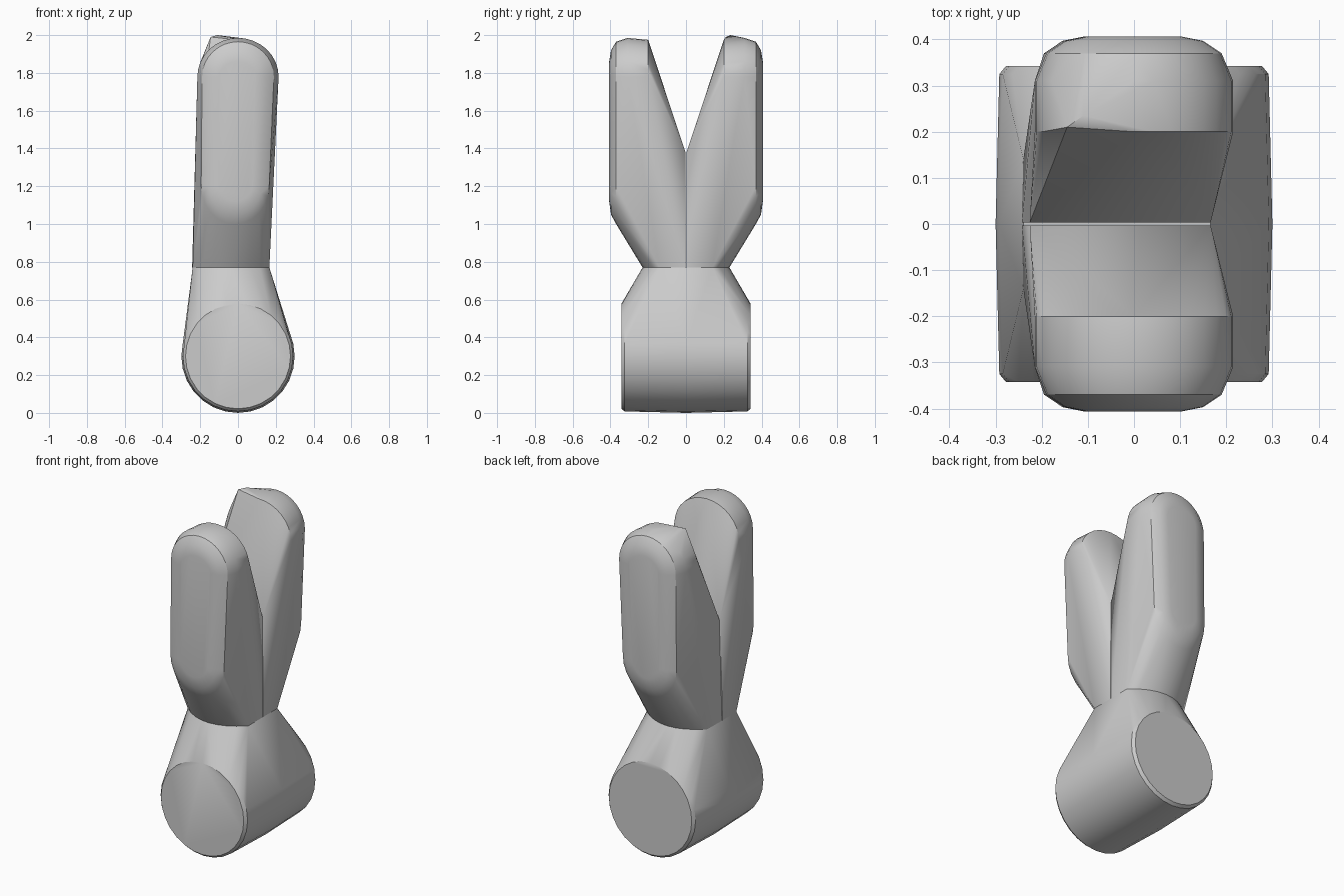
import bpy, bmesh
from math import sin, cos, pi, radians

cube = bpy.data.objects.get("Cube")
if cube:
    bpy.data.objects.remove(cube, do_unlink=True)

grey = bpy.data.materials.new("light grey")
grey.use_nodes = True
colour = (0.6, 0.6, 0.6, 1)
grey.diffuse_color = colour
grey.node_tree.nodes["Principled BSDF"].inputs["Base Color"].default_value = colour

NECK_Z, NECK_X, NECK_W = 0.77, -0.037, 0.203


def arc(cx, y, cz, w, h, start, end, steps):
    """Points on an elliptical arc standing at depth y."""
    angles = [start + (end - start) * i / steps for i in range(steps + 1)]
    return [(cx + w * cos(a), y, cz + h * sin(a)) for a in angles]


def neck_edge(side):
    """Bowed edge where the prongs meet the base."""
    return [(NECK_X + NECK_W * t / 4, side * (0.23 - 0.09 * (t / 4) ** 2), NECK_Z)
            for t in range(-4, 5)]


def hull(name, points):
    """Convex solid around the points, smooth with sharp creases."""
    bm = bmesh.new()
    for p in points:
        bm.verts.new(p)
    result = bmesh.ops.convex_hull(bm, input=bm.verts[:])
    loose = set(result["geom_interior"]) | set(result["geom_unused"])
    bmesh.ops.delete(bm, geom=[v for v in loose if isinstance(v, bmesh.types.BMVert)],
                     context='VERTS')
    bmesh.ops.dissolve_limit(bm, angle_limit=radians(0.5), verts=bm.verts[:], edges=bm.edges[:])
    bmesh.ops.recalc_face_normals(bm, faces=bm.faces[:])
    mesh = bpy.data.meshes.new(name)
    bm.to_mesh(mesh)
    bm.free()
    mesh.materials.append(grey)
    mesh.polygons.foreach_set("use_smooth", [True] * len(mesh.polygons))
    mesh.set_sharp_from_angle(angle=radians(30))
    obj = bpy.data.objects.new(name, mesh)
    bpy.context.collection.objects.link(obj)


# Base: slightly barrelled roller drawn up into a neck
base = neck_edge(-1) + neck_edge(1)
for depth, radius in ((0, 0.3), (0.325, 0.292), (0.342, 0.278)):
    for side in (-1, 1):
        base += arc(0, side * depth, 0.3, radius, radius, 0, 2 * pi, 28)[:-1]
hull("base", base)


def prong_points(side):
    """Rounded prong with a flat inner face and a sloping upper inner face."""
    pts = neck_edge(side)
    # inner face on the centre plane
    for z, left, right in ((NECK_Z, -0.243, 0.166), (1.38, -0.226, 0.166)):
        pts += [(left, side * 0.003, z), (right, side * 0.003, z)]
    # depth, half width, top and bottom of each rounded layer
    pts += arc(0, side * 0.2, 1.78, 0.215, 0.195, 0, pi, 16)
    for depth, w, top, bottom in ((0.31, 0.215, 1.985, None), (0.37, 0.19, 1.965, 1.0),
                                  (0.397, 0.15, 1.92, 1.05), (0.407, 0.1, 1.86, 1.12)):
        pts += arc(0, side * depth, 1.78, w, top - 1.78, 0, pi, 16)
        if bottom:
            pts += arc(-0.015, side * depth, 1.2, w - 0.01, 1.2 - bottom, pi, 2 * pi, 12)
    return pts


hull("front_prong", prong_points(-1))
# The back prong has a small raised tip at one inner corner
tip = [(-0.145, 0.21, 1.99), (-0.11, 0.235, 2.0)]
hull("back_prong", prong_points(1) + tip)
